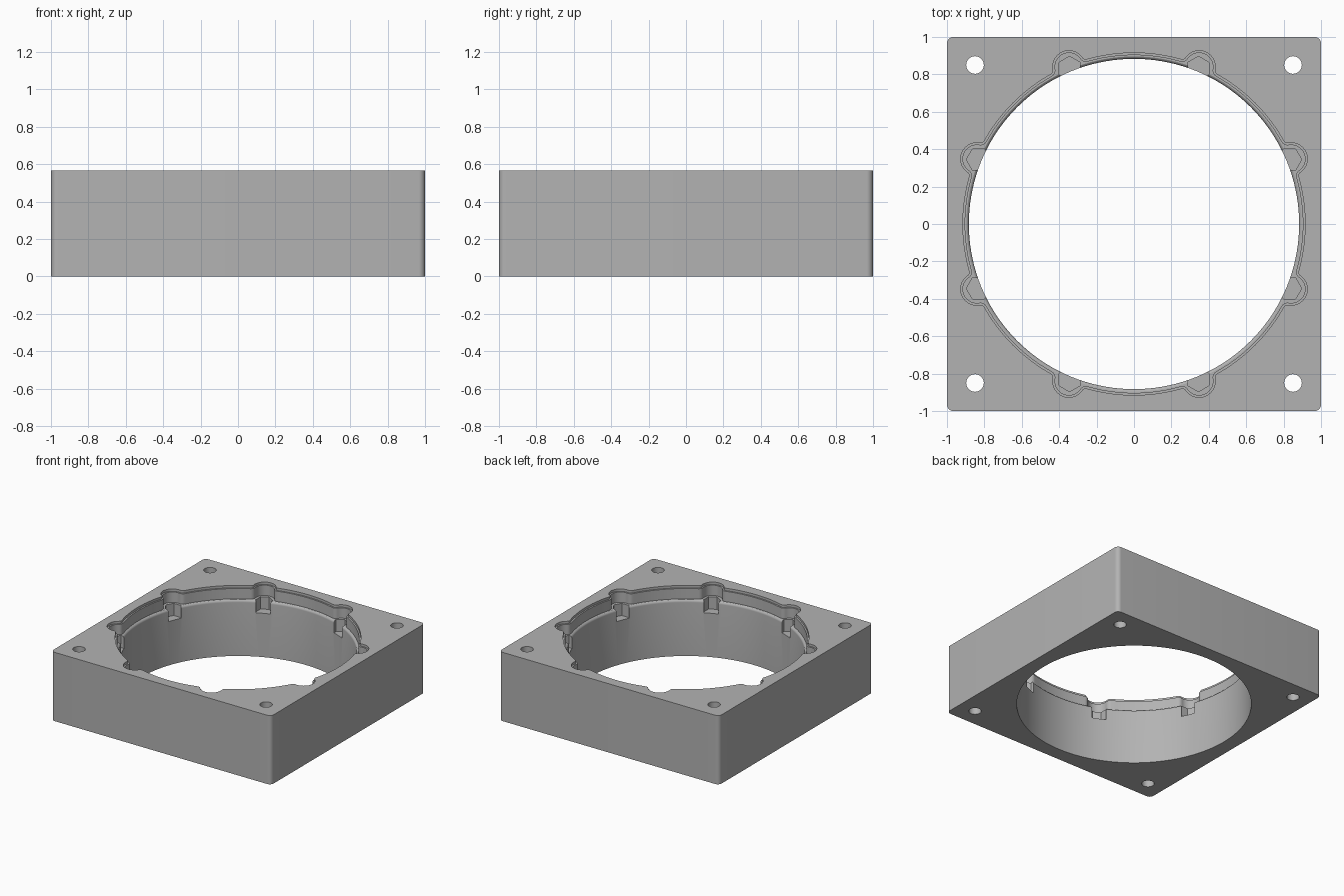
import bpy, bmesh, math
from mathutils import Vector

cube = bpy.data.objects.get("Cube")
if cube:
    bpy.data.objects.remove(cube, do_unlink=True)

HEIGHT = 0.565
BORE = 0.883
LOBES = [math.radians(22.5 + 45 * i) for i in range(8)]
LOBE_DIST = 0.91

grey = bpy.data.materials.new("plain grey")
grey.use_nodes = True
colour = (0.45, 0.45, 0.45, 1)
grey.diffuse_color = colour
grey.node_tree.nodes["Principled BSDF"].inputs["Base Color"].default_value = colour


def polar(r, a, centre=(0, 0)):
    return Vector((centre[0] + r * math.cos(a), centre[1] + r * math.sin(a)))


def arc(centre, r, start, end, steps):
    return [polar(r, start + (end - start) * i / steps, centre) for i in range(steps + 1)]


def circle(centre, r, n, turn=0.0):
    return [polar(r, turn + math.tau * i / n, centre) for i in range(n)]


def prisms(name, outlines, bottom, top):
    """One object holding an upright prism for each outline."""
    bm = bmesh.new()
    for outline in outlines:
        low = [bm.verts.new((p.x, p.y, bottom)) for p in outline]
        high = [bm.verts.new((p.x, p.y, top)) for p in outline]
        bm.faces.new(low[::-1])
        bm.faces.new(high)
        for i in range(len(low)):
            j = (i + 1) % len(low)
            bm.faces.new((low[i], low[j], high[j], high[i]))
    return finish(name, bm)


def finish(name, bm):
    bmesh.ops.recalc_face_normals(bm, faces=bm.faces)
    mesh = bpy.data.meshes.new(name)
    bm.to_mesh(mesh)
    bm.free()
    mesh.materials.append(grey)
    obj = bpy.data.objects.new(name, mesh)
    bpy.context.collection.objects.link(obj)
    return obj


def lobed_outline(inset):
    """Circle with eight round lobes, blended by fillets."""
    big, small, fillet = 0.915 - inset, 0.086 - inset, 0.025 + inset
    reach = big + fillet
    swing = math.acos((LOBE_DIST ** 2 + reach ** 2 - (small + fillet) ** 2)
                      / (2 * LOBE_DIST * reach))
    points = []
    for a in LOBES:
        centre = polar(LOBE_DIST, a)
        f = polar(reach, a - swing)
        to_lobe = centre - f
        start = a - swing + math.pi
        end = math.atan2(to_lobe.y, to_lobe.x)
        turn = (end - start + math.pi) % math.tau - math.pi
        points += arc(f, fillet, start, start + turn, 6)
        # lobe arc, symmetric about its radial direction
        half = (a - (end + math.pi)) % math.tau
        points += arc(centre, small, a - half, a + half, 24)[1:-1]
        f = polar(reach, a + swing)
        mirror_end = 2 * a - end
        mirror_start = a + swing + math.pi
        points += arc(f, fillet, mirror_end, mirror_end + turn, 6)
        # plain rim up to the next lobe
        gap = math.pi / 4 - 2 * swing
        points += arc((0, 0), big, a + swing, a + swing + gap, 12)[1:-1]
    return points


def bore_cutter():
    """Turned bore with a rounded upper lip."""
    round_r = 0.022
    profile = [(0, -0.1), (BORE, -0.1)]
    for i in range(7):
        t = math.radians(80) * i / 6
        profile.append((BORE + round_r * (1 - math.cos(t)), 0.44 + round_r * math.sin(t)))
    profile += [(profile[-1][0], 0.5), (0, 0.5)]
    bm = bmesh.new()
    verts = [bm.verts.new((r, 0, z)) for r, z in profile]
    edges = [bm.edges.new(pair) for pair in zip(verts, verts[1:])]
    bmesh.ops.spin(bm, geom=verts + edges, cent=(0, 0, 0), axis=(0, 0, 1),
                   angle=math.tau, steps=144, use_merge=False)
    bmesh.ops.remove_doubles(bm, verts=bm.verts, dist=0.0001)
    return finish("bore_cutter", bm)


# square body with rounded upright corners
corner = 0.035
body_outline = []
for k, (sx, sy) in enumerate([(1, 1), (-1, 1), (-1, -1), (1, -1)]):
    c = (sx * (1 - corner), sy * (1 - corner))
    body_outline += arc(c, corner, k * math.pi / 2, (k + 1) * math.pi / 2, 8)
body = prisms("mounting_frame", [body_outline], 0, HEIGHT)

# lobed recess with a shallow step at its rim
cutters = [bore_cutter(),
           prisms("recess_cutter", [lobed_outline(0.012)], 0.46, 0.7),
           prisms("rim_step_cutter", [lobed_outline(0)], 0.545, 0.7)]

# hexagonal pockets below the lobes, pointing to the nearest side
hexes = []
for a in LOBES:
    side = round(a / (math.pi / 2)) * math.pi / 2
    hexes.append(circle(polar(0.9, a), 0.065, 6, side))
cutters.append(prisms("hex_pocket_cutter", hexes, 0.36, 0.5))

# corner screw holes
holes = [circle((x, y), 0.047, 40) for x in (-0.85, 0.85) for y in (-0.85, 0.85)]
cutters.append(prisms("screw_hole_cutter", holes, -0.1, 0.7))

bpy.context.view_layer.objects.active = body
for cutter in cutters:
    cutter.hide_render = True
    cut = body.modifiers.new("cut", "BOOLEAN")
    cut.operation = "DIFFERENCE"
    cut.solver = "EXACT"
    cut.object = cutter
    bpy.ops.object.modifier_apply(modifier=cut.name)
    bpy.data.objects.remove(cutter, do_unlink=True)

bpy.ops.object.select_all(action="DESELECT")
body.select_set(True)
bpy.ops.object.shade_smooth_by_angle(angle=math.radians(30))
